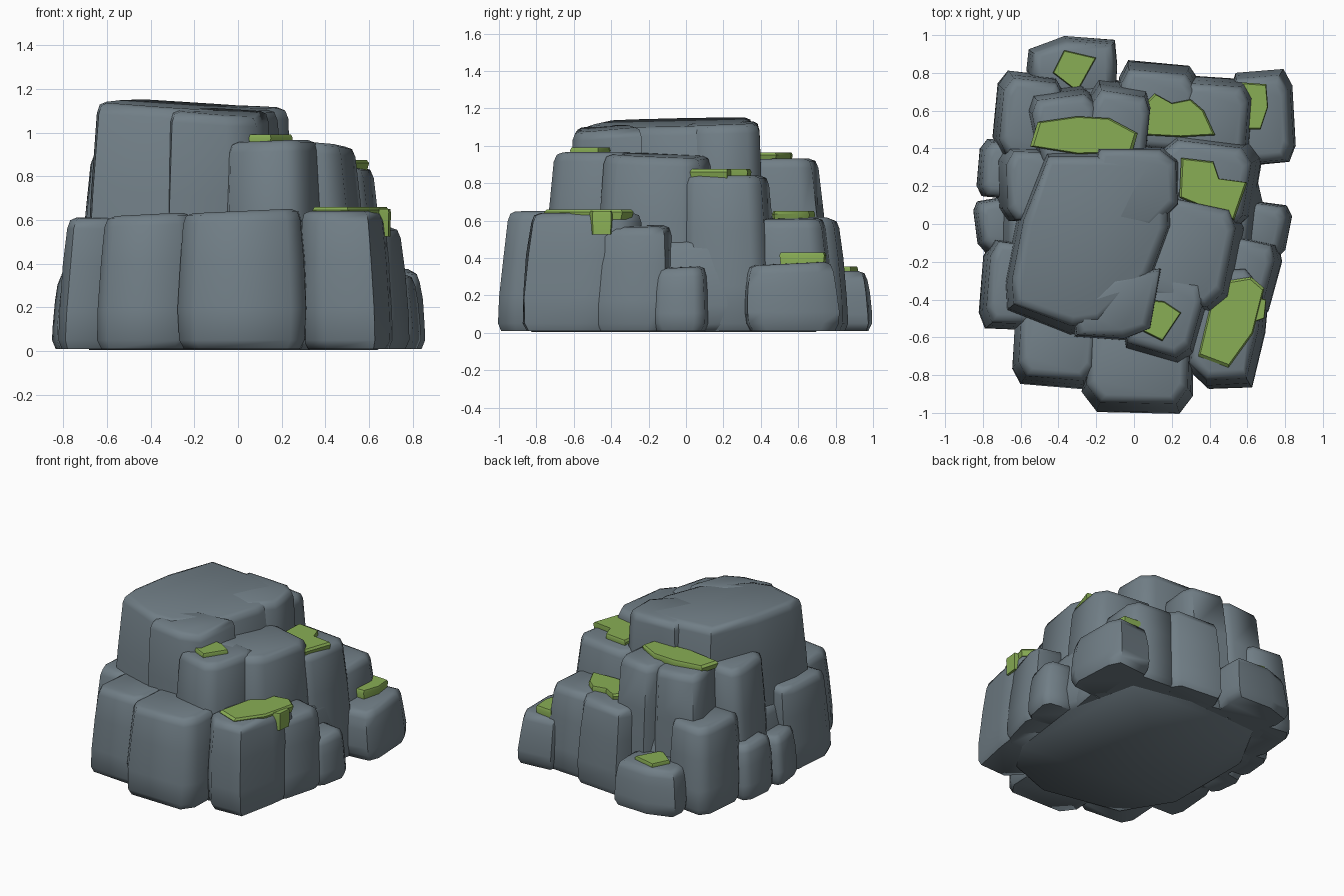
import bpy, bmesh, math, random
from mathutils import Vector

random.seed(4)
if "Cube" in bpy.data.objects:
    bpy.data.objects.remove(bpy.data.objects["Cube"], do_unlink=True)


def material(name, colour):
    mat = bpy.data.materials.new(name)
    mat.use_nodes = True
    mat.diffuse_color = colour
    mat.node_tree.nodes["Principled BSDF"].inputs["Base Color"].default_value = colour
    return mat


STONE = material("slate grey stone", (0.165, 0.21, 0.24, 1))
MOSS = material("green moss", (0.25, 0.42, 0.09, 1))


def loft(name, rings, mat, angle):
    """Skin a stack of equal rings and cap both ends."""
    bm = bmesh.new()
    loops = [[bm.verts.new(p) for p in ring] for ring in rings]
    n = len(loops[0])
    for low, high in zip(loops, loops[1:]):
        for i in range(n):
            j = (i + 1) % n
            bm.faces.new((low[i], low[j], high[j], high[i]))
    bm.faces.new(loops[0][::-1])
    bm.faces.new(loops[-1])
    bmesh.ops.recalc_face_normals(bm, faces=bm.faces)
    mesh = bpy.data.meshes.new(name)
    bm.to_mesh(mesh)
    bm.free()
    mesh.materials.append(mat)
    mesh.shade_smooth()
    mesh.set_sharp_from_angle(angle=math.radians(angle))
    ob = bpy.data.objects.new(name, mesh)
    bpy.context.collection.objects.link(ob)


def stone(name, outline, top, slope=(0, 0), taper=0.92, lean=0.065, foot=0.01):
    """A worn block: tucked foot, leaning uneven sides and a rounded top edge."""
    pts = [Vector((x, y, 0)) for x, y in outline]
    mid = sum(pts, Vector()) / len(pts)
    shift = -mid.normalized() * lean * top
    rings = []
    for z, scale, inset, rough in ((foot, 0.97, 0.02, 0), (foot + 0.04, 0.985, 0, 0),
                                   (top * 0.3, 1, 0, .015), (top * 0.65, (1 + taper) / 2 + 0.01, 0, .015),
                                   (top - 0.05, taper, 0, 0), (top - 0.012, taper, 0.015, 0),
                                   (top, taper, 0.05, 0)):
        ring = []
        for p in pts:
            d = p - mid
            q = mid + d * (scale + random.uniform(-rough, rough)) - d.normalized() * inset
            q += shift * (z / top)
            tilt = (d.x * slope[0] + d.y * slope[1]) * (z / top) ** 2
            ring.append((q.x, q.y, max(z + tilt, foot)))
        rings.append(ring)
    loft(name, rings, STONE, 60)


def block(name, x0, x1, y0, y1, top, turn=0):
    """A stone from a jittered rectangle with chamfered corners."""
    c, s = math.cos(math.radians(turn)), math.sin(math.radians(turn))
    outline = []
    for u, v in ((1, -.65), (1, .65), (.75, 1), (-.75, 1), (-1, .65), (-1, -.65), (-.75, -1), (.75, -1)):
        px = u * (x1 - x0) / 2 * random.uniform(0.94, 1.02)
        py = v * (y1 - y0) / 2 * random.uniform(0.94, 1.02)
        outline.append(((x0 + x1) / 2 + px * c - py * s, (y0 + y1) / 2 + px * s + py * c))
    slope = (random.uniform(-.04, .04), random.uniform(-.04, .04))
    stone(name, outline, top, slope)


def moss(name, outline, z, thick=0.05):
    """A thin cushion of moss with a bevelled rim."""
    mid = sum((Vector(p) for p in outline), Vector((0, 0))) / len(outline)
    rings = []
    for h, scale in ((-thick, 0.94), (-0.01, 1.0), (0.005, 0.94)):
        rings.append([(*(mid + (Vector(p) - mid) * scale), z + h) for p in outline])
    loft(name, rings, MOSS, 35)


# Solid core and flat underside
stone("core", [(.6, -.5), (.68, .1), (.55, .65), (.1, .74), (-.5, .7), (-.72, .3),
               (-.72, -.4), (-.5, -.75), (.1, -.87), (.45, -.74)], 0.49, foot=0.005)

# Summit stones, with a worn slab at the front right
stone("summit", [(.13, -.3), (.24, .0), (.23, .36), (-.08, .42), (-.48, .42),
                 (-.63, .04), (-.7, -.32), (-.69, -.47), (-.34, -.6), (-.18, -.58)],
      1.125, slope=(-.05, .03), taper=0.88, lean=0)
stone("summit_back", [(.25, .1), (.24, .34), (.15, .41), (-.2, .41), (-.26, .2),
                      (-.2, .0), (.1, -.05)], 1.12, slope=(-.03, .02), lean=0)
stone("summit_slab", [(.1, -.56), (.16, -.22), (-.1, -.25), (-.34, -.46), (-.32, -.6), (-.05, -.62)],
      1.095, slope=(-.06, .08), lean=0)

# Upper and middle tier
for spec in (
    ("front_shoulder", -.02, .38, -.76, -.3, .96, -18),
    ("right_shoulder", .08, .58, -.47, .12, .95, -12),
    ("right_ledge", .16, .67, .0, .48, .84, -8),
    ("left_shoulder", -.74, -.4, .02, .42, .91, 0),
    ("left_rear_shoulder", -.57, -.2, .33, .74, .93, 10),
    ("rear_shoulder", -.27, .08, .33, .77, .93, -8),
):
    block(*spec)

# Lower ring of stones
for spec in (
    ("front_left_foot", -.645, -.2, -.88, -.4, .62, -5),
    ("front_foot", -.27, .33, -1.01, -.5, .64, -2),
    ("right_buttress", .44, .76, -.5, -.08, .57, -15),
    ("left_buttress", -.82, -.5, -.57, -.1, .61, -5),
    ("left_rear_buttress", -.74, -.4, .37, .81, .62, -5),
    ("rear_foot", -.1, .34, .42, .86, .61, -4),
    ("rear_right_foot", .25, .64, .36, .78, .61, -4),
):
    block(*spec)
stone("front_right_foot", [(.3, -.78), (.4, -.88), (.63, -.87), (.7, -.58), (.72, -.36),
                           (.62, -.24), (.34, -.26)], .64)

# Small loose stones around the base
for spec in (
    ("left_pebble", -.85, -.6, -.14, .14, .35, 8),
    ("left_rear_pebble", -.83, -.58, .14, .45, .4, -5),
    ("right_pebble", .54, .83, -.17, .12, .35, -10),
    ("corner_boulder", .52, .855, .32, .81, .37, 4),
):
    block(*spec)
stone("rear_boulder", [(-.1, .68), (-.09, .85), (-.1, .98), (-.37, 1.0), (-.56, .93),
                       (-.57, .82), (-.5, .66)], .33)

# Moss cushions
moss("moss_front_ledge", [(.34, -.7), (.5, -.76), (.63, -.58), (.69, -.34), (.62, -.28),
                          (.5, -.3), (.4, -.45)], .655)
moss("moss_front_drape", [(.6, -.53), (.69, -.5), (.7, -.4), (.62, -.38)], .645, .12)
moss("moss_front_shoulder", [(.05, -.57), (.15, -.62), (.25, -.47), (.16, -.41), (.07, -.4)], .985)
moss("moss_right_ledge", [(.24, .14), (.53, .02), (.6, .22), (.45, .24), (.42, .33), (.25, .35)], .87)
moss("moss_rear_shoulder", [(-.55, .41), (-.3, .37), (-.01, .38), (.02, .48), (-.13, .56),
                            (-.3, .57), (-.51, .54)], .96)
moss("moss_rear_foot", [(.06, .47), (.25, .46), (.43, .47), (.37, .6), (.3, .66), (.2, .64),
                        (.11, .69), (.04, .62)], .645, .07)
moss("moss_corner", [(.6, .5), (.67, .5), (.71, .62), (.7, .74), (.57, .75), (.6, .65)], .425, .07)
moss("moss_rear_boulder", [(-.43, .8), (-.3, .7), (-.2, .88), (-.37, .92)], .35)
